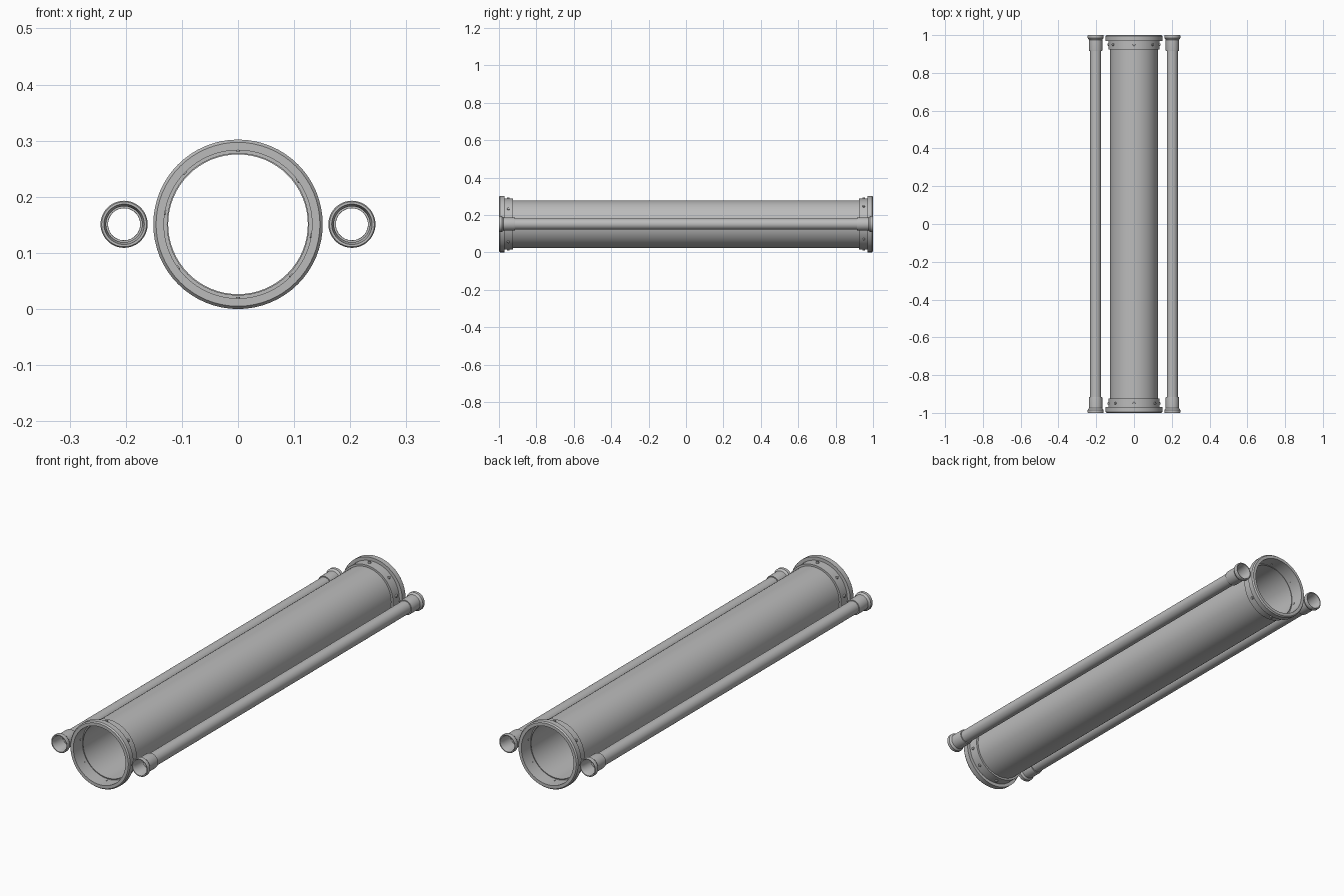
import bpy
import bmesh
from math import cos, sin, pi, radians
from mathutils import Matrix, Vector

if "Cube" in bpy.data.objects:
    bpy.data.objects.remove(bpy.data.objects["Cube"], do_unlink=True)

AXIS_Z = 0.151      # height of the pipe axes
SIDE_X = 0.203      # offset of the side pipes
SCREW_ANGLES = (36, 90, 136, 171, 216, 270, 316, 351)


def material(name, value):
    mat = bpy.data.materials.new(name)
    mat.use_nodes = True
    colour = (value, value, value, 1)
    mat.diffuse_color = colour
    mat.node_tree.nodes["Principled BSDF"].inputs["Base Color"].default_value = colour
    return mat


grey = material("pipe grey", 0.5)


def finish(name, bm, location):
    bmesh.ops.recalc_face_normals(bm, faces=bm.faces)
    mesh = bpy.data.meshes.new(name)
    bm.to_mesh(mesh)
    bm.free()
    mesh.materials.append(grey)
    obj = bpy.data.objects.new(name, mesh)
    obj.location = location
    bpy.context.collection.objects.link(obj)
    bpy.ops.object.select_all(action='DESELECT')
    obj.select_set(True)
    bpy.context.view_layer.objects.active = obj
    bpy.ops.object.shade_smooth_by_angle(angle=radians(30))
    return obj


def lathe(name, profile, x=0, flip=1, steps=64):
    """Revolve a closed (radius, y) outline about the y axis."""
    bm = bmesh.new()
    rings = []
    for i in range(steps):
        a = 2 * pi * i / steps
        rings.append([bm.verts.new((r * cos(a), y * flip, r * sin(a))) for r, y in profile])
    n = len(profile)
    for i in range(steps):
        a, b = rings[i], rings[(i + 1) % steps]
        for j in range(n):
            k = (j + 1) % n
            bm.faces.new((a[j], a[k], b[k], b[j]))
    return finish(name, bm, (x, 0, AXIS_Z))


def tube(name, outer, inner, half, x=0):
    lathe(name, [(outer, -half), (outer, half), (inner, half), (inner, -half)], x)


# Large pipe and the two thin side pipes
tube("main_pipe", 0.127, 0.1245, 0.94)
for side, x in (("left", SIDE_X), ("right", -SIDE_X)):
    tube(side + "_pipe", 0.0295, 0.0285, 0.935, x)

# Flanged socket outline: sleeve, rim with chamfer, open recess
flange = [(0.1245, 0.925), (0.136, 0.925), (0.136, 0.97), (0.151, 0.97),
          (0.151, 0.994), (0.146, 1.0), (0.132, 1.0), (0.132, 0.935), (0.1245, 0.935)]

# Side socket outline: collar, flared lip, open recess
socket = [(0.0285, 0.915), (0.034, 0.915), (0.035, 0.92), (0.035, 0.975), (0.042, 0.984),
          (0.042, 0.997), (0.040, 1.0), (0.036, 1.0), (0.032, 0.985),
          (0.032, 0.93), (0.0285, 0.93)]

for end, flip in (("front", -1), ("back", 1)):
    lathe(end + "_flange", flange, 0, flip)
    for side, x in (("left", SIDE_X), ("right", -SIDE_X)):
        lathe(end + "_" + side + "_socket", socket, x, flip, 48)

    # Radial screws through the sleeve, with a wider head outside
    bm = bmesh.new()
    for angle in SCREW_ANGLES:
        a = radians(angle)
        out = Vector((-flip * cos(a), 0, sin(a)))
        turn = out.to_track_quat('Z', 'Y').to_matrix().to_4x4()
        for radius, start, stop in ((0.004, 0.130, 0.138), (0.007, 0.135, 0.142)):
            place = Matrix.Translation(out * (start + stop) / 2 + Vector((0, flip * 0.95, 0)))
            bmesh.ops.create_cone(bm, cap_ends=True, segments=16, radius1=radius,
                                  radius2=radius * 0.85, depth=stop - start,
                                  matrix=place @ turn)
    finish(end + "_screws", bm, (0, 0, AXIS_Z))
